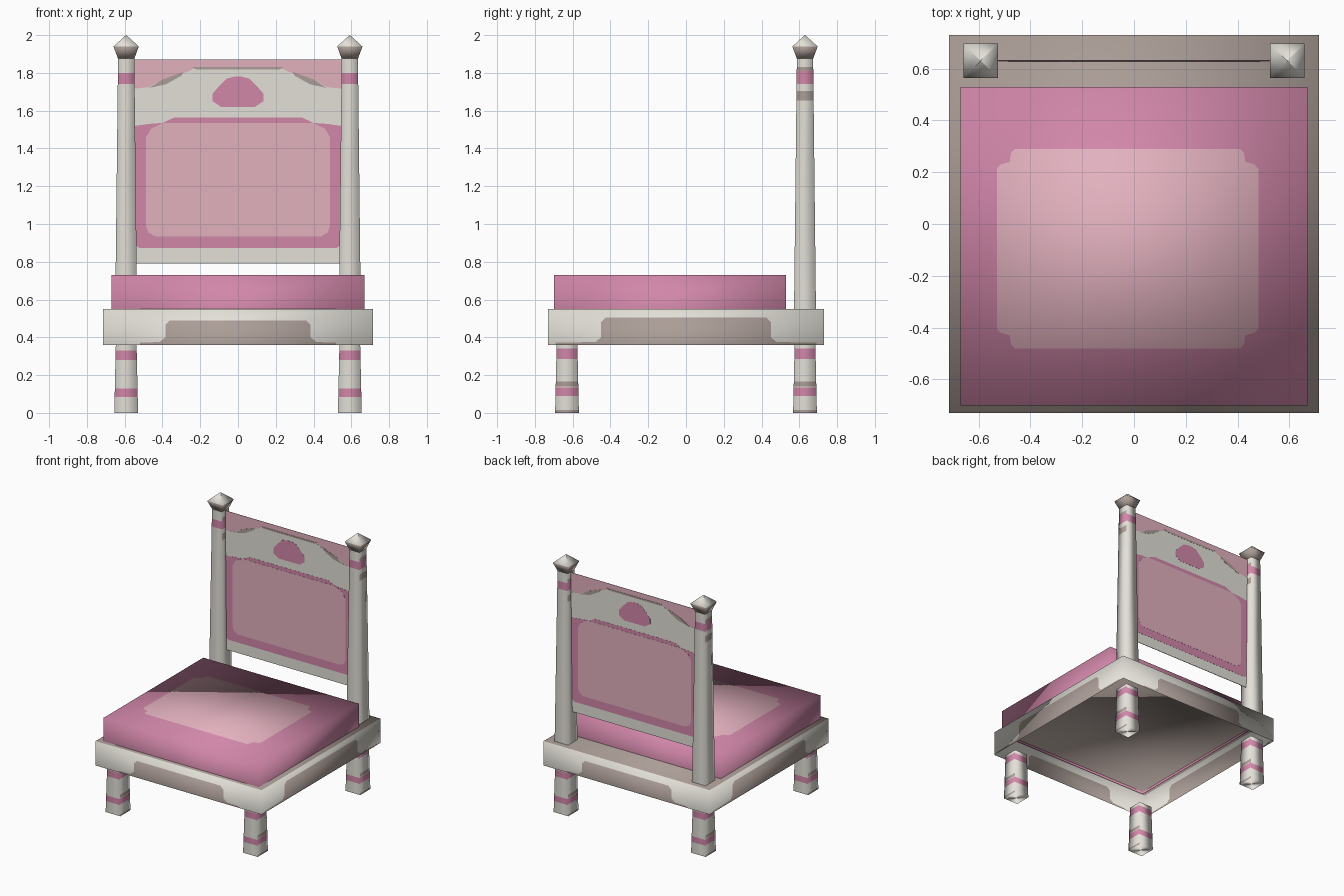
import bpy
from mathutils import Vector

if "Cube" in bpy.data.objects:
    bpy.data.objects.remove(bpy.data.objects["Cube"])


def material(name, rgb):
    m = bpy.data.materials.new(name)
    col = [((c / 255 + 0.055) / 1.055) ** 2.4 for c in rgb] + [1]
    m.diffuse_color = col
    m.use_nodes = True
    bsdf = next(n for n in m.node_tree.nodes if n.type == 'BSDF_PRINCIPLED')
    bsdf.inputs["Base Color"].default_value = col
    return m


MATS = [material("cream", (227, 224, 216)), material("taupe", (171, 157, 151)),
        material("rose", (209, 135, 169)), material("pale_pink", (226, 177, 190))]
CREAM, TAUPE, ROSE, PALE = range(4)


def build(name, verts, faces, colours, smooth=False, normal=None):
    """Mesh object with one colour per face; normal(co) gives soft corner shading."""
    me = bpy.data.meshes.new(name)
    me.from_pydata(verts, [], faces)
    used = sorted(set(colours))
    for c in used:
        me.materials.append(MATS[c])
    for p, c in zip(me.polygons, colours):
        p.material_index = used.index(c)
        p.use_smooth = smooth
    me.update()
    if normal:
        me.normals_split_custom_set_from_vertices(
            [Vector(normal(v.co)).normalized() for v in me.vertices])
    ob = bpy.data.objects.new(name, me)
    bpy.context.scene.collection.objects.link(ob)
    return ob


def box_normal(hx, hy, cy, z0, z1):
    return lambda c: (c.x / hx, (c.y - cy) / hy, (c.z - z0) / (z1 - z0))


def sym(half):
    """Outline from its right half, mirrored in x."""
    return half + [(-u, v) for u, v in reversed(half)]


# Seat frame: open-bottomed box with a painted panel on each side
HX, HY, LOW, TOP = 0.715, 0.73, 0.36, 0.55
verts, faces, colours = [], [], []


def add_face(points, colour):
    faces.append(list(range(len(verts), len(verts) + len(points))))
    verts.extend(points)
    colours.append(colour)


def apron(place, half, width, flare, top):
    right = [(flare, LOW), (flare, LOW + 0.012), (width + 0.03, LOW + 0.015),
             (width, LOW + 0.04), (width, top - 0.025), (width - 0.025, top)]
    panel = sym(right)
    rim = [(-half, LOW), (-half, TOP), (half, TOP), (half, LOW)] + panel
    add_face([place(u, z) for u, z in panel], TAUPE)
    add_face([place(u, z) for u, z in reversed(rim)], CREAM)


for s in (-1, 1):
    apron(lambda u, z: (-s * u, s * HY, z), HX, 0.385, 0.52, 0.49)
    apron(lambda u, z: (s * HX, s * u, z), HY, 0.45, 0.69, 0.505)
add_face([(-HX, -HY, TOP), (HX, -HY, TOP), (HX, HY, TOP), (-HX, HY, TOP)], TAUPE)
build("seat_frame", verts, faces, colours, True, box_normal(HX, HY, 0, LOW, TOP))

# Cushion: open-bottomed soft box sunk slightly into the frame
CX, CY, MID, CLOW, CTOP = 0.67, 0.615, -0.085, 0.53, 0.73
corners = [(-1, -1), (1, -1), (1, 1), (-1, 1)]
cushion_normal = box_normal(CX, CY, MID, CLOW, CTOP)
build("cushion",
      [(a * CX, MID + b * CY, z) for z in (CLOW, CTOP) for a, b in corners],
      [(k, (k + 1) % 4, (k + 1) % 4 + 4, k + 4) for k in range(4)] + [(4, 5, 6, 7)],
      [ROSE] * 5, True, cushion_normal)

# Pale cushion centre with notched corners
notch = [(0.505, 0.31), (0.49, 0.325), (0.455, 0.335), (0.45, 0.37), (0.435, 0.385)]
upper = sym(notch)
outline = upper + [(-u, -v) for u, v in upper]
build("cushion_centre", [(u - 0.025, v - 0.095, CTOP + 0.003) for u, v in outline],
      [list(range(len(outline)))], [PALE], True, cushion_normal)


# Square tapered posts with painted bands
def tower(name, x, y, rings, rule, soft=True):
    pts = [(x + a * h, y + b * h, z) for z, h in rings for a, b in corners]
    fcs, cols = [(3, 2, 1, 0)], [CREAM]
    for i in range(len(rings) - 1):
        zm = (rings[i][0] + rings[i + 1][0]) / 2
        for k in range(4):
            n = (k + 1) % 4
            fcs.append((4 * i + k, 4 * i + n, 4 * i + 4 + n, 4 * i + 4 + k))
            cols.append(rule(zm, k % 2))
    normal = (lambda c: (c.x - x, c.y - y, 0)) if soft else None
    return build(name, pts, fcs, cols, True, normal)


def banded(name, x, y, z0, h0, z1, h1, bands):
    """bands: (side, low, high, colour), side 0 = front/back, 1 = left/right."""
    cuts = sorted({z0, z1} | {z for b in bands for z in b[1:3]})
    rings = [(z, h0 + (h1 - h0) * (z - z0) / (z1 - z0)) for z in cuts]

    def rule(z, side):
        return next((c for s, a, b, c in bands if s == side and a < z < b), CREAM)
    tower(name, x, y, rings, rule)


LEG_BANDS = [(0, 0.085, 0.13, ROSE), (0, 0.28, 0.33, ROSE),
             (1, 0.0, 0.015, TAUPE), (1, 0.09, 0.135, ROSE),
             (1, 0.14, 0.165, TAUPE), (1, 0.285, 0.34, ROSE)]
POST_BANDS = [(0, 1.74, 1.8, ROSE), (1, 1.655, 1.705, TAUPE),
              (1, 1.74, 1.81, ROSE), (1, 1.81, 1.83, TAUPE)]
PX, PY = 0.592, 0.63
for side, x in (("left", PX), ("right", -PX)):
    for end, y in (("front", -PY), ("back", PY)):
        banded(f"{side}_{end}_leg", x, y, 0, 0.063, LOW, 0.055, LEG_BANDS)
    banded(f"{side}_back_post", x, PY, TOP, 0.058, 1.88, 0.043, POST_BANDS)
    tower(f"{side}_finial", x, PY, [(1.875, 0.043), (1.94, 0.067), (2.0, 0.001)],
          lambda z, s: TAUPE if z < 1.94 else CREAM, soft=False)


# Backrest: thin board with layered painted shapes showing on both sides
def plate(name, pts, t, colour):
    n = len(pts)
    vs = [(u, PY + s * t, z) for s in (-1, 1) for u, z in pts]
    fs = [list(range(n)), list(range(2 * n - 1, n - 1, -1))]
    fs += [(i, i + n, (i + 1) % n + n, (i + 1) % n) for i in range(n)]
    build(name, vs, fs, [colour] * len(fs))


plate("backrest_board", sym([(0.56, 0.79), (0.56, 1.87)]), 0.001, PALE)
plate("backrest_arch", sym([(0.56, 0.79), (0.56, 1.715), (0.47, 1.725), (0.4, 1.765),
                            (0.27, 1.805), (0.22, 1.83)]), 0.002, CREAM)
plate("backrest_border", sym([(0.52, 0.872), (0.54, 0.885), (0.545, 1.52), (0.47, 1.53),
                              (0.4, 1.535), (0.34, 1.563)]), 0.003, ROSE)
plate("backrest_panel", sym([(0.44, 0.935), (0.475, 0.955), (0.487, 0.99),
                             (0.487, 1.46), (0.46, 1.505), (0.4, 1.535)]), 0.004, PALE)
plate("backrest_medallion", sym([(0.09, 1.62), (0.135, 1.65), (0.135, 1.69),
                                 (0.1, 1.73), (0.06, 1.77), (0.02, 1.78)]), 0.003, ROSE)
plate("arch_crown_line", sym([(0.22, 1.817), (0.24, 1.83)]), 0.003, TAUPE)
for side, s in (("left", 1), ("right", -1)):
    pts = [(s * u, z) for u, z in [(0.47, 1.72), (0.4, 1.765), (0.29, 1.805),
                                   (0.3, 1.785), (0.38, 1.74)]]
    plate(f"{side}_arch_line", pts[::s], 0.003, TAUPE)
